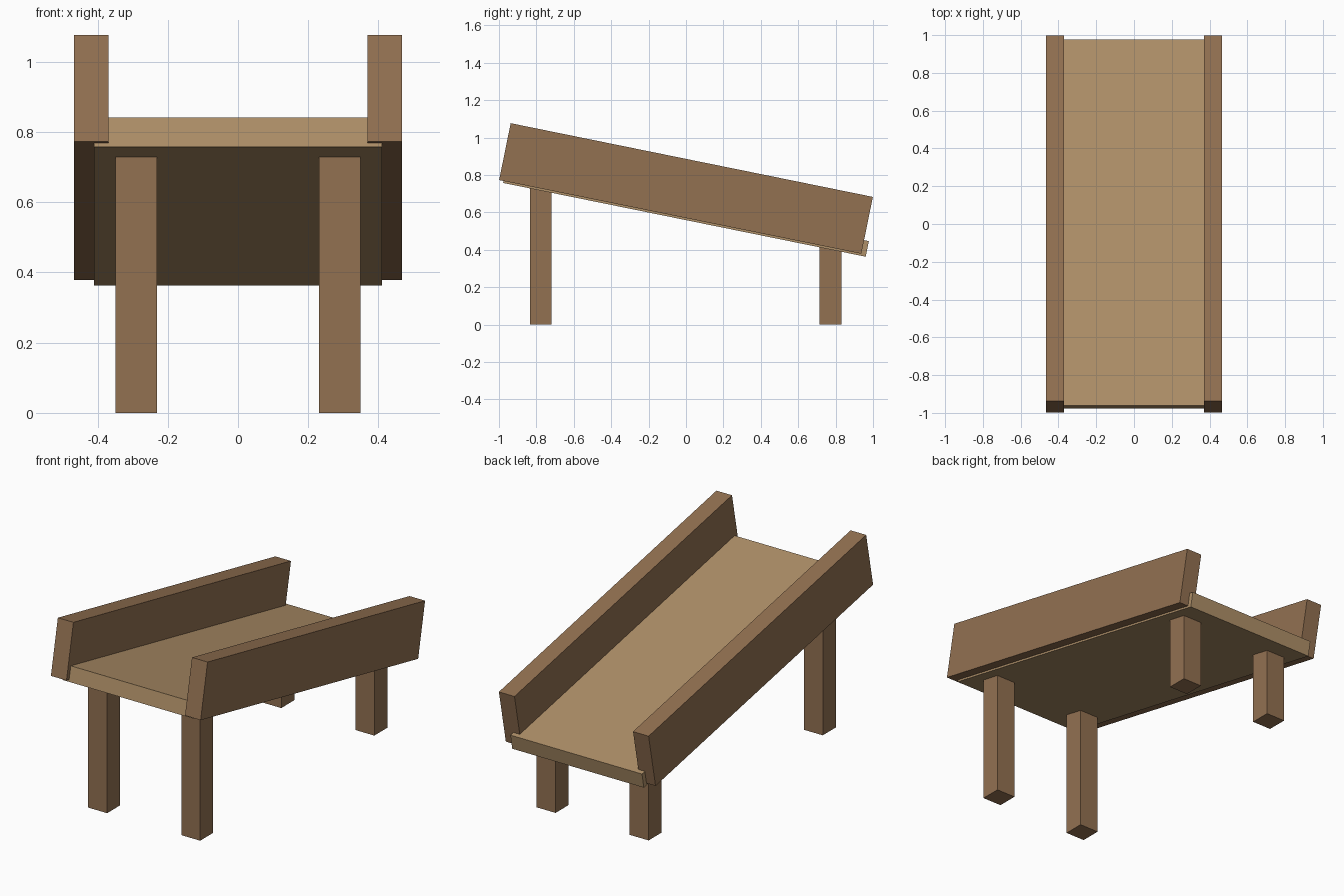
import bpy
from math import radians

if "Cube" in bpy.data.objects:
    bpy.data.objects.remove(bpy.data.objects["Cube"])

TILT = radians(-11.5)


def material(name, color):
    mat = bpy.data.materials.new(name)
    mat.diffuse_color = (*color, 1)
    mat.use_nodes = True
    mat.node_tree.nodes["Principled BSDF"].inputs["Base Color"].default_value = mat.diffuse_color
    return mat


def box(name, size, center, mat, tilt=0):
    bpy.ops.mesh.primitive_cube_add(size=1, location=center)
    ob = bpy.context.object
    ob.name = name
    ob.scale = size
    bpy.ops.object.transform_apply(location=False, rotation=False, scale=True)
    ob.rotation_euler.x = tilt
    ob.data.materials.append(mat)
    return ob


dark_wood = material("dark_wood", (0.29, 0.165, 0.083))
light_wood = material("light_wood", (0.43, 0.28, 0.14))

# Sloping deck, its edges let into the side rails
box("deck", (0.82, 1.978, 0.085), (0, 0, 0.602), light_wood, TILT)

for side, s in (("left", -1), ("right", 1)):
    # Side rail, parallel to the deck
    box(f"{side}_rail", (0.097, 1.976, 0.31), (s * 0.418, 0, 0.728), dark_wood, TILT)
    # Upright legs, tops buried in the deck
    for end, y, height in (("front", -0.777, 0.74), ("back", 0.773, 0.425)):
        box(f"{end}_{side}_leg", (0.118, 0.116, height),
            (s * 0.29, y, height / 2), dark_wood)
